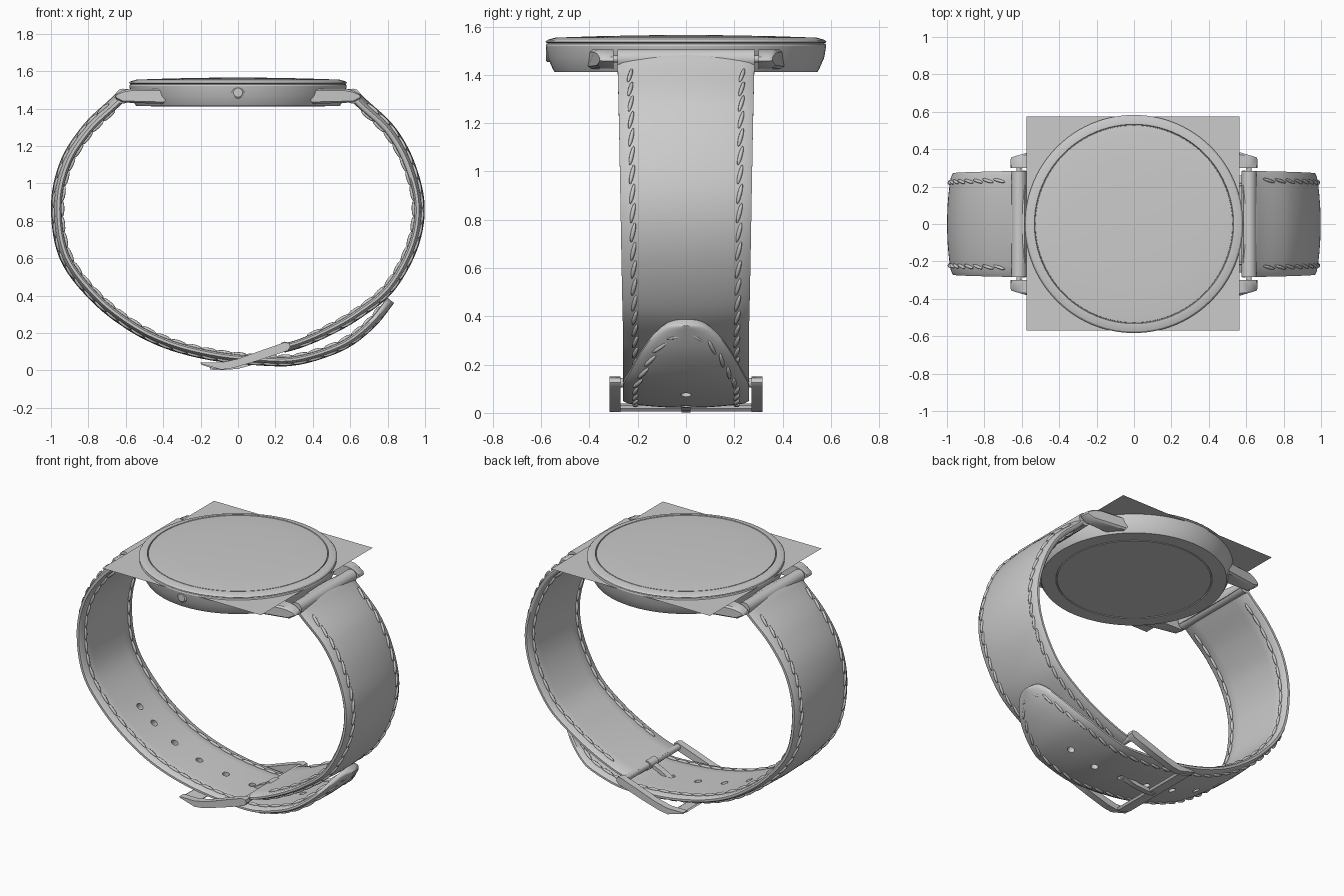
import bpy, bmesh, math
from mathutils import Vector, Matrix

if "Cube" in bpy.data.objects:
    bpy.data.objects.remove(bpy.data.objects["Cube"])


def smooth(ob, angle):
    bpy.ops.object.select_all(action='DESELECT')
    ob.select_set(True)
    bpy.context.view_layer.objects.active = ob
    bpy.ops.object.shade_smooth_by_angle(angle=math.radians(angle))


def finish(name, bm, angle=35):
    bmesh.ops.recalc_face_normals(bm, faces=bm.faces)
    me = bpy.data.meshes.new(name)
    bm.to_mesh(me)
    bm.free()
    ob = bpy.data.objects.new(name, me)
    bpy.context.collection.objects.link(ob)
    smooth(ob, angle)
    return ob


def loft(bm, rings):
    vs = [[bm.verts.new(p) for p in r] for r in rings]
    n = len(vs[0])
    for a, b in zip(vs, vs[1:]):
        for i in range(n):
            bm.faces.new((a[i], a[(i + 1) % n], b[(i + 1) % n], b[i]))
    bm.faces.new(vs[0])
    bm.faces.new(vs[-1])


def rod(bm, a, b, r1, r2=None, seg=20):
    a, b = Vector(a), Vector(b)
    m = Matrix.Translation((a + b) / 2) @ (b - a).to_track_quat('Z', 'Y').to_matrix().to_4x4()
    bmesh.ops.create_cone(bm, cap_ends=True, segments=seg, radius1=r1,
                          radius2=r1 if r2 is None else r2, depth=(b - a).length, matrix=m)


def lathe(name, profile, seg=96):
    bm = bmesh.new()
    loft(bm, [[(r * math.cos(2 * math.pi * i / seg), r * math.sin(2 * math.pi * i / seg), z)
               for i in range(seg)] for r, z in profile])
    return finish(name, bm, 25)


class Path:
    """Smooth curve in the xz plane, sampled by arc length."""
    def __init__(self, pts):
        p = [Vector((x, 0, z)) for x, z in pts]
        p = [2 * p[0] - p[1]] + p + [2 * p[-1] - p[-2]]
        self.p = []
        for a, b, c, d in zip(p, p[1:], p[2:], p[3:]):
            for k in range(24):
                t = k / 24
                self.p.append(0.5 * (2 * b + (c - a) * t + (2 * a - 5 * b + 4 * c - d) * t * t
                                     + (3 * b - a - 3 * c + d) * t ** 3))
        self.p.append(p[-2])
        self.s = [0]
        for a, b in zip(self.p, self.p[1:]):
            self.s.append(self.s[-1] + (b - a).length)
        self.length = self.s[-1]

    def at(self, s):
        i = 0
        while i < len(self.s) - 2 and self.s[i + 1] < s:
            i += 1
        f = (s - self.s[i]) / (self.s[i + 1] - self.s[i])
        return self.p[i].lerp(self.p[i + 1], f)

    def frame(self, s, side):
        """Point on the path and the normal pointing away from the wrist."""
        t = (self.at(min(s + .03, self.length)) - self.at(max(s - .03, 0))).normalized()
        return self.at(s), Vector((-t.z, 0, t.x)) * side


# half cross-section of the strap: fraction of half width, depth below the crest
HALF = [(0, 0), (.35, -.003), (.6, -.009), (.8, -.016), (.93, -.023), (1, -.034),
        (1, -.050), (.96, -.060), (.6, -.063), (0, -.063)]
SECTION = HALF + [(-y, n) for y, n in HALF[-2:0:-1]]


def strap(name, pts, side, tip):
    path = Path(pts)
    L = path.length

    def width(s):
        w = .285 - .025 * min(1, s / 1.5)
        return w * min(1, max(L - s, .0005) / .4) ** .38 if tip else w

    def thick(s):
        return 1 - .25 * (s / L)

    n = 90
    ss = [L * i / n for i in range(n)]
    ss += [L - d for d in (.02, .014, .008, .004, .0015)] if tip else []
    ss = sorted(ss) + [L]
    bm = bmesh.new()
    rings = []
    for s in ss:
        c, nrm = path.frame(s, side)
        rings.append([c + nrm * d * thick(s) + Vector((0, f * width(s), 0)) for f, d in SECTION])
    loft(bm, rings)
    ob = finish(name, bm, 50)

    # stitching on both faces, following the edge
    bm = bmesh.new()
    for sy in (-1, 1):
        for depth, slant in ((-.014, -.22), (-.064, 0)):
            line, end = [], L - (.045 if tip else .08)
            for i in range(401):
                s = .14 + (end - .14) * i / 400
                y = width(s) - .05
                if tip:
                    y = min(y, .21 * ((end - s) / .34) ** .42)
                c, nrm = path.frame(s, side)
                line.append((c + nrm * depth * thick(s) + Vector((0, sy * y, 0)), nrm))
            start, run = 0, 0
            for i in range(1, 401):
                run += (line[i][0] - line[i - 1][0]).length
                if run >= .08:
                    a, b = line[start][0], line[i][0]
                    nrm = line[(start + i) // 2][1]
                    d = Matrix.Rotation(slant, 3, nrm) @ (b - a).normalized()
                    w = nrm.cross(d).normalized()
                    m = Matrix((w, d.cross(w), d)).transposed().to_4x4()
                    m = Matrix.Translation((a + b) / 2) @ m @ Matrix.Diagonal((.009, .011, .043, 1))
                    bmesh.ops.create_uvsphere(bm, u_segments=8, v_segments=6, radius=1, matrix=m)
                    start, run = i, 0
    finish(name + "_stitching", bm, 80)
    return ob, path


# straps (outer crest lines)
long_strap, long_path = strap("long_strap", [
    (-.585, 1.505), (-.635, 1.495), (-.69, 1.445), (-.83, 1.31), (-.95, 1.12), (-1, .88), (-.955, .60),
    (-.79, .375), (-.58, .21), (-.37, .11), (-.126, .05), (.13, .025), (.33, .03),
    (.57, .11), (.73, .23), (.835, .36)], -1, True)
short_strap, _ = strap("short_strap", [
    (.585, 1.505), (.635, 1.495), (.69, 1.445), (.84, 1.30), (.945, 1.11), (.998, .88), (.96, .65),
    (.83, .42), (.65, .275), (.49, .185), (.35, .125), (.25, .095)], 1, False)

# buckle holes, punched through the long strap
bm = bmesh.new()
for x in (-.74, -.63, -.48, -.29, -.096, .1, .3, .48):
    i = min((k for k, p in enumerate(long_path.p) if p.z < .6), key=lambda k: abs(long_path.p[k].x - x))
    c, nrm = long_path.frame(long_path.s[i], -1)
    rod(bm, c + nrm * .05, c - nrm * .12, .022, seg=16)
cutter = finish("hole_cutter", bm)
cutter.hide_render = True
mod = long_strap.modifiers.new("holes", 'BOOLEAN')
mod.operation, mod.object, mod.solver = 'DIFFERENCE', cutter, 'EXACT'
bpy.context.view_layer.objects.active = long_strap
bpy.ops.object.modifier_apply(modifier=mod.name)
bpy.data.objects.remove(cutter)
smooth(long_strap, 40)

# strap loops and spring bars at the lugs
for side, label in ((-1, "left"), (1, "right")):
    bm = bmesh.new()
    rod(bm, (side * .615, -.283, 1.466), (side * .615, .283, 1.466), .04, seg=28)
    rod(bm, (side * .615, -.33, 1.466), (side * .615, .33, 1.466), .014, seg=12)
    finish(label + "_strap_loop", bm)

# case, bezel and crystal
lathe("case", [(.01, 1.50), (.53, 1.50), (.57, 1.532), (.578, 1.529), (.581, 1.52), (.572, 1.47),
               (.552, 1.425), (.545, 1.413), (.46, 1.412), (.457, 1.417), (.452, 1.412), (.002, 1.412)])
lathe("bezel", [(.50, 1.53), (.575, 1.532), (.583, 1.537), (.575, 1.545), (.54, 1.555), (.533, 1.554),
                (.53, 1.545), (.50, 1.545)])
lathe("crystal", [(.002, 1.565), (.15, 1.5645), (.35, 1.561), (.50, 1.556), (.527, 1.553),
                  (.529, 1.54), (.002, 1.54)])

# thin square sheet through the case
bm = bmesh.new()
bm.faces.new([bm.verts.new(p) for p in ((-.575, -.57, 1.52), (.565, -.57, 1.52),
                                        (.565, .575, 1.52), (-.575, .575, 1.52))])
finish("dial_sheet", bm)

# crown
bm = bmesh.new()
rod(bm, (0, -.53, 1.485), (0, -.575, 1.485), .032, seg=28)
rod(bm, (0, -.575, 1.485), (0, -.581, 1.485), .032, .024, seg=28)
finish("crown", bm)

# lugs
LUG = [(.36, 1.505), (.58, 1.505), (.62, 1.495), (.655, 1.475), (.66, 1.458), (.62, 1.432), (.40, 1.425)]
bm = bmesh.new()
for sx in (-1, 1):
    for sy in (-1, 1):
        outer = [.405 if x < .5 else .405 - .3 * (x - .5) for x, z in LUG]
        loft(bm, [[(sx * x, sy * .30, z) for x, z in LUG],
                  [(sx * x, sy * (o - .012), z) for (x, z), o in zip(LUG, outer)],
                  [(sx * (x - .006), sy * o, 1.465 + (z - 1.465) * .75) for (x, z), o in zip(LUG, outer)]])
finish("lugs", bm)

# buckle: side arms, pin bar, front bar, prong
ARM = [(.25, .15), (.275, .145), (.28, .125), (.265, .105), (.1, .05), (-.03, .012), (-.09, .004),
       (-.2, .036), (-.2, .043), (-.09, .042), (0, .062), (.12, .105)]
bm = bmesh.new()
for sy in (-1, 1):
    loft(bm, [[(x, sy * y, z) for x, z in ARM] for y in (.272, .316)])
rod(bm, (.25, -.3, .125), (.25, .3, .125), .02)
BAR = [(-.2, .036), (-.19, .042), (-.12, .034), (-.10, .022), (-.11, .01), (-.13, .012)]
loft(bm, [[(x, y, z - .004) for x, z in BAR] for y in (-.28, .28)])
finish("buckle_frame", bm)

bm = bmesh.new()
rod(bm, (.25, -.04, .125), (.25, .04, .125), .028)
loft(bm, [[(x, -w, z), (x, w, z), (x, w, z + .024), (x, -w, z + .024)]
          for x, z, w in ((.25, .115, .02), (.17, .08, .02), (.08, .03, .018), (0, .008, .018),
                          (-.09, .001, .018), (-.15, .004, .014))])
finish("buckle_prong", bm)
